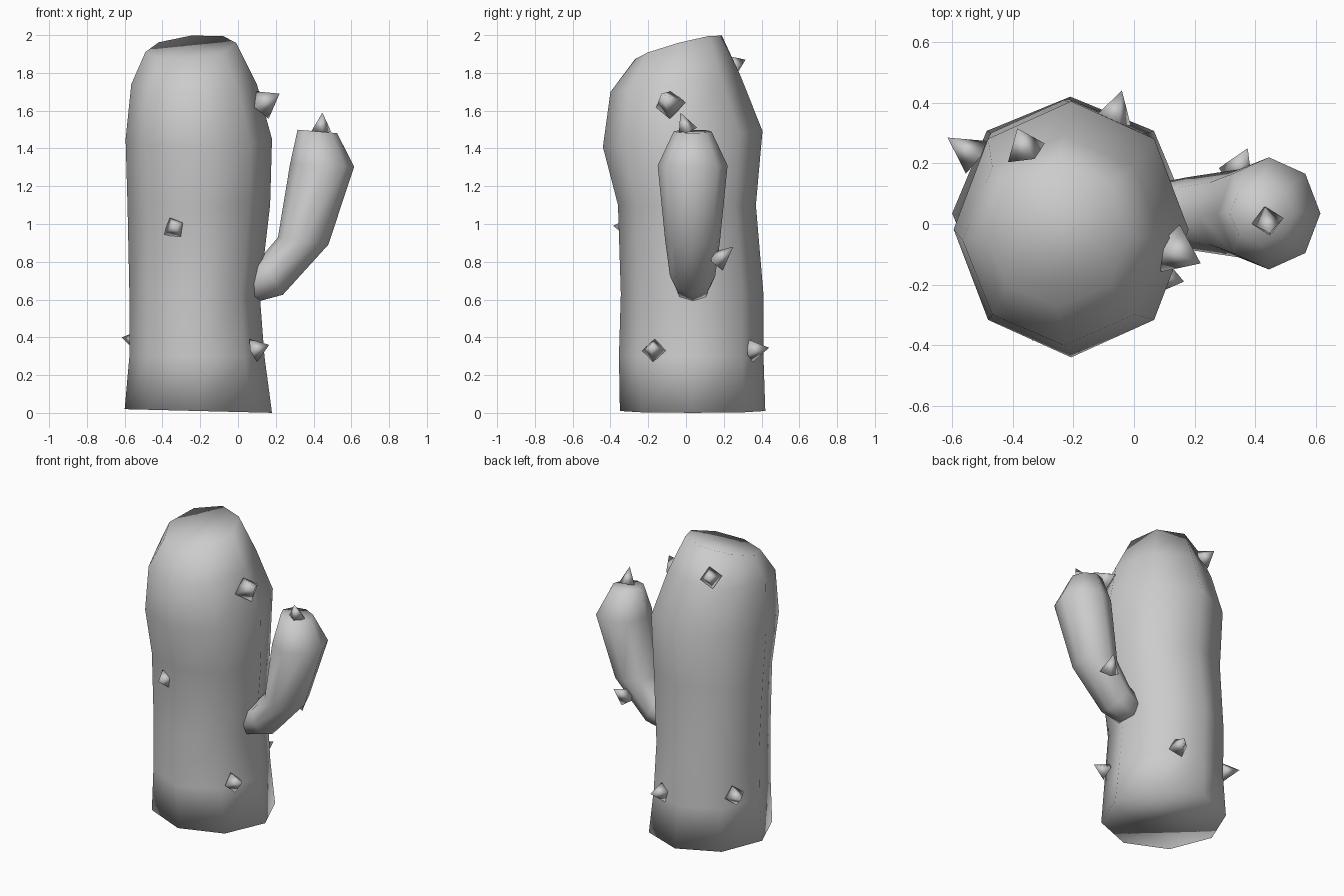
import bpy, bmesh, math
from mathutils import Vector, Matrix

cube = bpy.data.objects.get("Cube")
if cube:
    bpy.data.objects.remove(cube, do_unlink=True)

SIDES = 8

mat = bpy.data.materials.new("stone grey")
mat.use_nodes = True
grey = (0.6, 0.6, 0.6, 1)
mat.diffuse_color = grey
mat.node_tree.nodes["Principled BSDF"].inputs["Base Color"].default_value = grey


def finish(name, bm):
    """Turn a bmesh into a smooth shaded grey object."""
    bmesh.ops.recalc_face_normals(bm, faces=bm.faces)
    for f in bm.faces:
        f.smooth = True
    mesh = bpy.data.meshes.new(name)
    bm.to_mesh(mesh)
    bm.free()
    mesh.materials.append(mat)
    obj = bpy.data.objects.new(name, mesh)
    bpy.context.collection.objects.link(obj)
    return obj


def loft(name, rings):
    """Skin a list of point rings and cap both ends."""
    bm = bmesh.new()
    loops = [[bm.verts.new(p) for p in ring] for ring in rings]
    for low, high in zip(loops, loops[1:]):
        for i in range(SIDES):
            j = (i + 1) % SIDES
            bm.faces.new((low[i], low[j], high[j], high[i]))
    bm.faces.new(loops[0])
    bm.faces.new(loops[-1])
    return finish(name, bm)


def circle():
    return [(math.cos(a), math.sin(a))
            for a in (math.tau * i / SIDES for i in range(SIDES))]


def trunk_ring(x0, x1, y0, y1, z, slope_x=0, slope_y=0):
    """Ring filling an x and y span, tilted by the slopes."""
    rx, ry = (x1 - x0) / 2, (y1 - y0) / 2
    cx, cy = (x0 + x1) / 2, (y0 + y1) / 2
    return [(cx + rx * c, cy + ry * s, z + slope_x * rx * c + slope_y * ry * s)
            for c, s in circle()]


def arm_ring(x, z, r, ry, lean):
    """Ring across the arm; lean is the angle of the arm above horizontal."""
    a = math.radians(lean)
    return [(x + r * c * math.sin(a), 0.035 + ry * s, z - r * c * math.cos(a))
            for c, s in circle()]


def spike(name, base, tip, r, roll=0):
    """Four sided thorn from a base point to a tip."""
    base, tip = Vector(base), Vector(tip)
    axis = tip - base
    bm = bmesh.new()
    bmesh.ops.create_cone(bm, cap_ends=True, segments=4, radius1=r, radius2=0,
                          depth=axis.length)
    turn = axis.to_track_quat('Z', 'Y').to_matrix().to_4x4()
    bm.transform(Matrix.Translation((base + tip) / 2) @ turn
                 @ Matrix.Rotation(math.radians(roll), 4, 'Z'))
    return finish(name, bm)


# Trunk: wavy column with a slanted rounded top
loft("trunk", [
    trunk_ring(-0.60, 0.18, -0.35, 0.42, 0.01, -0.025),
    trunk_ring(-0.575, 0.14, -0.355, 0.41, 0.30),
    trunk_ring(-0.575, 0.115, -0.345, 0.41, 0.63),
    trunk_ring(-0.585, 0.17, -0.36, 0.37, 1.10),
    trunk_ring(-0.595, 0.18, -0.44, 0.405, 1.45, 0, 0.1),
    trunk_ring(-0.565, 0.10, -0.40, 0.29, 1.74, 0, 0.12),
    trunk_ring(-0.49, -0.01, -0.27, 0.19, 1.935, 0.1, 0.27),
])

# Arm: bends up out of the trunk and swells toward its tip
loft("arm", [
    arm_ring(0.02, 0.66, 0.09, 0.09, 15),
    arm_ring(0.18, 0.725, 0.115, 0.12, 30),
    arm_ring(0.345, 0.91, 0.135, 0.145, 82),
    arm_ring(0.445, 1.31, 0.17, 0.185, 88),
    arm_ring(0.42, 1.49, 0.105, 0.10, 85),
])

# Thorns
spike("thorn_front", (-0.33, -0.29, 0.98), (-0.335, -0.385, 0.99), 0.07, 30)
spike("thorn_low_front", (0.08, -0.17, 0.33), (0.165, -0.19, 0.36), 0.065)
spike("thorn_low_back", (-0.07, 0.34, 0.33), (-0.04, 0.44, 0.345), 0.065, 20)
spike("thorn_low_side", (-0.52, 0.22, 0.38), (-0.615, 0.285, 0.40), 0.065, 10)
spike("thorn_high_side", (0.12, -0.08, 1.63), (0.22, -0.13, 1.69), 0.085, 10)
spike("thorn_high_back", (-0.355, 0.235, 1.83), (-0.385, 0.315, 1.87), 0.07, 15)
spike("thorn_arm_tip", (0.44, 0.01, 1.49), (0.447, -0.03, 1.59), 0.053)
spike("thorn_arm_back", (0.335, 0.16, 0.80), (0.375, 0.25, 0.88), 0.06)
